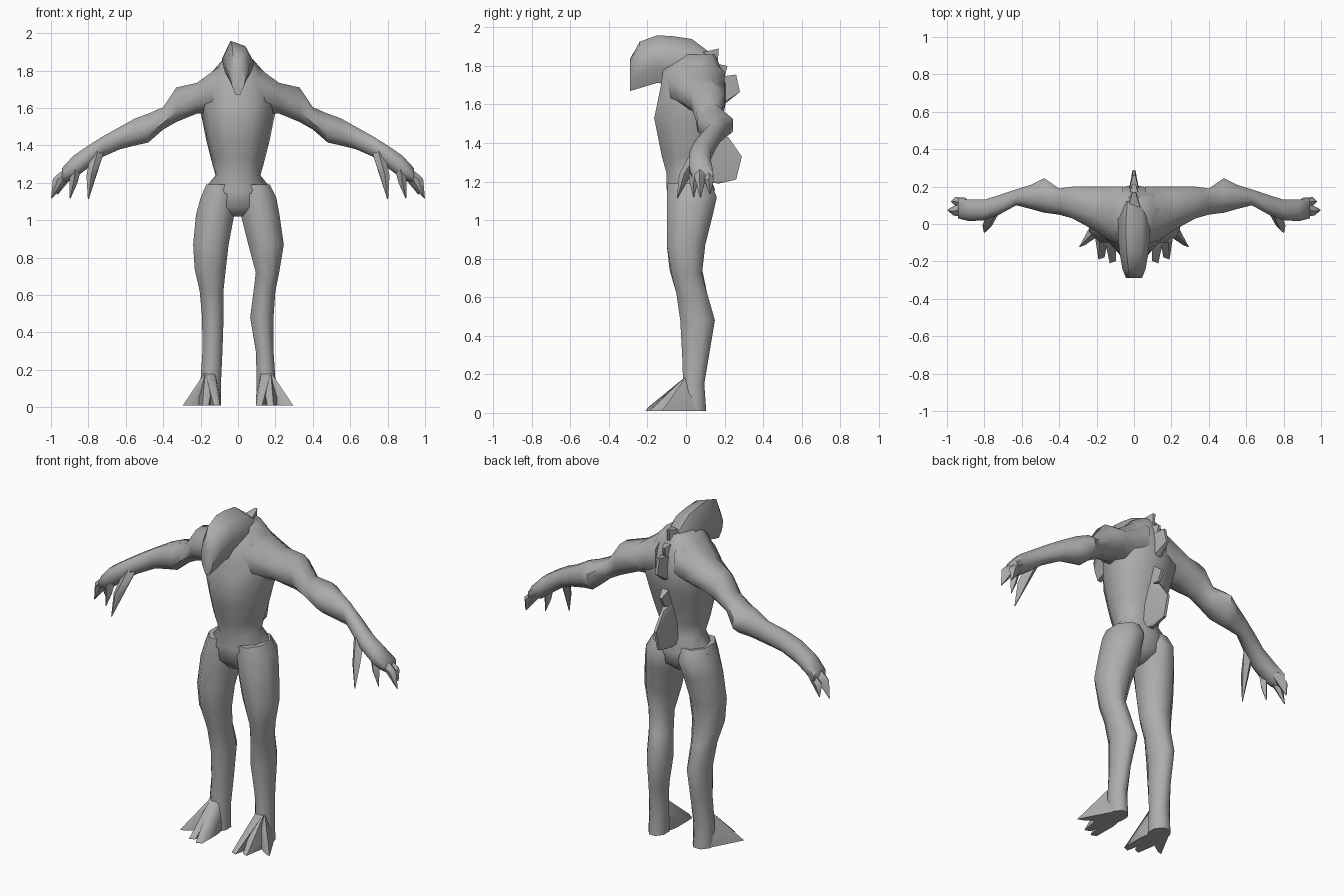
import bpy, bmesh, math
from mathutils import Vector

skin = bpy.data.materials.new("grey_skin")
skin.diffuse_color = (0.42, 0.42, 0.42, 1)

# Unit cross-sections, both axes from -1 to 1
OCT = [(math.cos(math.radians(a)) * 1.08, math.sin(math.radians(a)) * 1.08)
       for a in (22.5, 67.5, 112.5, 157.5, 202.5, 247.5, 292.5, 337.5)]
TORSO = [(.4, -1), (.85, -.45), (1, .3), (.7, .85), (.12, 1),
         (-.12, 1), (-.7, .85), (-1, .3), (-.85, -.45), (-.4, -1)]
FACE = [(.3, -1), (.8, -.35), (1, .3), (.5, 1),
        (-.5, 1), (-1, .3), (-.8, -.35), (-.3, -1)]


def finish(name, bm, angle=55):
    bmesh.ops.recalc_face_normals(bm, faces=bm.faces)
    me = bpy.data.meshes.new(name)
    bm.to_mesh(me)
    bm.free()
    me.materials.append(skin)
    ob = bpy.data.objects.new(name, me)
    bpy.context.collection.objects.link(ob)
    bpy.ops.object.select_all(action='DESELECT')
    ob.select_set(True)
    bpy.context.view_layer.objects.active = ob
    bpy.ops.object.shade_smooth_by_angle(angle=math.radians(angle))
    return ob


def loft(name, rows, shape, axis, side=1, tilt=0):
    """rows: (position on axis, u min, u max, v min, v max)."""
    bm = bmesh.new()
    rings = []
    for p, u0, u1, v0, v1 in rows:
        ring = []
        for a, b in shape:
            u = (u0 + u1) / 2 + a * (u1 - u0) / 2
            v = (v0 + v1) / 2 + b * (v1 - v0) / 2
            if axis == 'x':
                co = (p, u, v)
            elif axis == 'y':
                co = (u, p, v - tilt * u * max(b, 0))
            else:
                co = (u, v, p)
            ring.append(bm.verts.new((co[0] * side, co[1], co[2])))
        rings.append(ring)
    n = len(shape)
    for r, s in zip(rings, rings[1:]):
        for i in range(n):
            j = (i + 1) % n
            bm.faces.new((r[i], r[j], s[j], s[i]))
    bm.faces.new(rings[0])
    bm.faces.new(rings[-1])
    return finish(name, bm)


def hull(name, points, side=1, angle=40):
    bm = bmesh.new()
    for x, y, z in points:
        bm.verts.new((x * side, y, z))
    out = bmesh.ops.convex_hull(bm, input=bm.verts)
    junk = {g for g in out["geom_interior"] + out["geom_unused"]
            if isinstance(g, bmesh.types.BMVert)}
    bmesh.ops.delete(bm, geom=list(junk), context='VERTS')
    return finish(name, bm, angle)


def claw(name, stations, side):
    """Tapered digit through (x, y, z, radius) stations."""
    pts = []
    for x, y, z, r in stations:
        pts += [(x + r, y, z), (x - r, y, z), (x, y + r, z),
                (x, y - r, z), (x, y, z + r), (x, y, z - r)]
    return hull(name, pts, side)


# Torso, from crotch to the base of the neck
loft("torso", [
    (1.02, -.04, .04, -.05, .07), (1.07, -.14, .14, -.09, .13),
    (1.16, -.185, .185, -.1, .15), (1.24, -.12, .12, -.1, .12),
    (1.33, -.145, .145, -.125, .13), (1.43, -.17, .17, -.145, .16),
    (1.53, -.19, .19, -.165, .19), (1.6, -.205, .205, -.15, .205),
    (1.7, -.21, .21, -.13, .205), (1.78, -.15, .15, -.12, .185),
    (1.86, -.08, .08, -.08, .15)], TORSO, 'z')

# Hunched head reaching forward, slightly tilted
loft("head", [
    (.12, -.07, .07, 1.68, 1.86), (.03, -.085, .085, 1.68, 1.925),
    (-.07, -.085, .085, 1.70, 1.94), (-.15, -.078, .078, 1.712, 1.945),
    (-.24, -.062, .062, 1.685, 1.915), (-.29, -.042, .042, 1.67, 1.83)],
    FACE, 'y', tilt=.35)

# Legs: (height, inner, outer, front, back), knees differ a little
LEG_R = [(1.19, .01, .17, -.095, .13), (1.12, .005, .205, -.1, .16),
         (1.03, .015, .222, -.1, .14), (.87, .055, .245, -.1, .1),
         (.72, .095, .22, -.075, .083), (.62, .083, .2, -.05, .11),
         (.48, .065, .19, -.03, .15), (.3, .095, .19, -.02, .12),
         (.15, .1, .2, -.015, .095), (.01, .1, .2, -.03, .105)]
LEG_L = [(1.19, .01, .17, -.095, .13), (1.12, .005, .2, -.1, .16),
         (1.03, .02, .225, -.1, .14), (.87, .05, .24, -.1, .1),
         (.74, .065, .232, -.085, .085), (.62, .078, .205, -.05, .11),
         (.48, .077, .192, -.03, .15), (.3, .083, .19, -.02, .12),
         (.15, .09, .2, -.015, .095), (.01, .09, .2, -.03, .105)]

# Arms: (x, front, back, bottom, top), shoulder to knuckles
ARM = [(.06, -.11, .2, 1.58, 1.85), (.13, -.09, .2, 1.57, 1.8),
       (.22, -.03, .2, 1.57, 1.735), (.33, .03, .2, 1.525, 1.71),
       (.4, .05, .19, 1.485, 1.605), (.48, .06, .245, 1.415, 1.57),
       (.55, .08, .21, 1.4, 1.545), (.63, .1, .185, 1.38, 1.5),
       (.72, .05, .155, 1.34, 1.45), (.8, .02, .13, 1.28, 1.4),
       (.88, .015, .13, 1.22, 1.345), (.94, .03, .14, 1.2, 1.28)]

FINGERS = {
    "thumb": [(.75, .07, 1.37, .035), (.785, -.01, 1.24, .025),
              (.8, -.045, 1.115, .003)],
    "front_finger": [(.87, .045, 1.27, .03), (.88, .04, 1.2, .022),
                     (.897, .04, 1.12, .003)],
    "middle_finger": [(.915, .075, 1.25, .035), (.965, .07, 1.22, .025),
                      (.995, .075, 1.12, .004)],
    "back_finger": [(.9, .11, 1.25, .03), (.955, .12, 1.21, .024),
                    (.965, .125, 1.14, .004)],
}
# Toe outlines on the ground, pairs of (x, y) with the tip last
TOES = {
    "inner_toe": [(.095, -.06), (.15, -.06), (.115, -.21)],
    "middle_toe": [(.14, -.07), (.21, -.06), (.175, -.19)],
    "outer_toe": [(.17, -.05), (.245, -.05), (.28, -.125)],
}

for side, word, leg in ((1, "right", LEG_R), (-1, "left", LEG_L)):
    loft(f"{word}_leg", leg, OCT, 'z', side)
    loft(f"{word}_arm", ARM, OCT, 'x', side)
    for name, stations in FINGERS.items():
        claw(f"{word}_{name}", stations, side)
    # Wedge-shaped foot made of three spreading toes
    for name, ((ax, ay), (bx, by), (tx, ty)) in TOES.items():
        pts = [(.125, 0, .19), (.175, 0, .19), (.12, .06, .1), (.18, .06, .1),
               (.12, .08, .01), (.185, .08, .01),
               (ax, ay, .01), (bx, by, .01), (ax, ay, .06), (bx, by, .06),
               (tx - .018, ty + .012, .01), (tx + .015, ty, .01),
               (tx, ty + .015, .03)]
        hull(f"{word}_{name}", pts, side)

# Spines down the back: outlines of (y, z), thick at the body, thin at the tip
SPINES = [
    [(.08, 1.87), (.12, 1.76), (.17, 1.89), (.165, 1.82)],
    [(.12, 1.82), (.15, 1.7), (.215, 1.8), (.2, 1.74)],
    [(.14, 1.74), (.15, 1.58), (.26, 1.755), (.28, 1.665), (.21, 1.61)],
    [(.15, 1.58), (.13, 1.44), (.24, 1.51), (.21, 1.45)],
    [(.12, 1.47), (.08, 1.2), (.22, 1.43), (.29, 1.33), (.26, 1.21), (.17, 1.19)],
]
for i, outline in enumerate(SPINES):
    pts = []
    for k, (y, z) in enumerate(outline):
        w = .035 if k < 2 else .008
        pts += [(-w, y, z), (w, y, z)]
    hull(f"back_spine_{i + 1}", pts)
